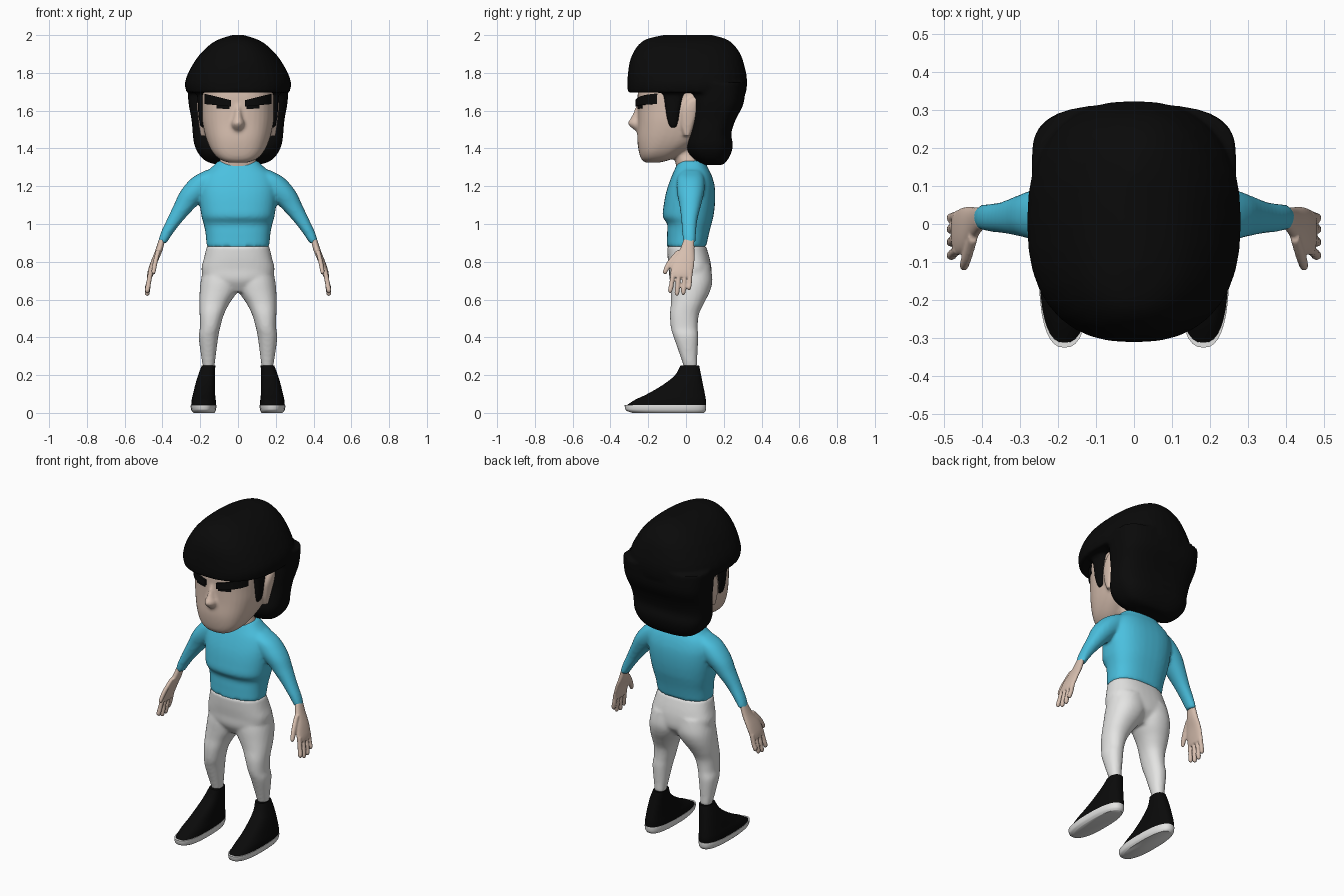
import bpy, bmesh, math

cube = bpy.data.objects.get("Cube")
if cube:
    bpy.data.objects.remove(cube, do_unlink=True)


def material(name, rgb, rough=0.8):
    m = bpy.data.materials.new(name)
    m.use_nodes = True
    m.diffuse_color = (*rgb, 1)
    bsdf = m.node_tree.nodes["Principled BSDF"]
    bsdf.inputs["Base Color"].default_value = (*rgb, 1)
    bsdf.inputs["Roughness"].default_value = rough
    return m


BLACK = material("black", (0.003, 0.003, 0.003))
BLUE = material("sky blue", (0.07, 0.53, 0.74))
WHITE = material("off white", (0.78, 0.78, 0.77))
SKIN = material("skin", (0.68, 0.52, 0.43))


def spline(rings, steps=5):
    """Catmull-Rom through horizontal sections (z, x0, x1, y0, y1)."""
    pts = [rings[0]] + rings + [rings[-1]]
    out = []
    for a, b, c, d in zip(pts, pts[1:], pts[2:], pts[3:]):
        for i in range(steps):
            t = i / steps
            out.append([q + t / 2 * (r - p + t * (2*p - 5*q + 4*r - s + t * (3*(q - r) + s - p)))
                        for p, q, r, s in zip(a, b, c, d)])
    return out + [rings[-1]]


def loft(bm, rings, n=2.4, side=1, sides=36):
    """Closed skin over rounded-box sections, optionally mirrored in x."""
    loops = []
    for z, x0, x1, y0, y1 in spline(rings):
        loop = []
        for i in range(sides):
            a = 2 * math.pi * i / sides
            c, s = math.cos(a), math.sin(a)
            px = math.copysign(abs(c) ** (2 / n), c)
            py = math.copysign(abs(s) ** (2 / n), s)
            loop.append(bm.verts.new((side * ((x0 + x1) / 2 + (x1 - x0) / 2 * px),
                                      (y0 + y1) / 2 + (y1 - y0) / 2 * py, z)))
        loops.append(loop)
    for lo, hi in zip(loops, loops[1:]):
        for i in range(sides):
            j = (i + 1) % sides
            bm.faces.new((lo[i], lo[j], hi[j], hi[i]))
    bm.faces.new(loops[0][::-1])
    bm.faces.new(loops[-1])


def finish(name, bm, mat, voxel=0, angle=50):
    bmesh.ops.recalc_face_normals(bm, faces=bm.faces)
    mesh = bpy.data.meshes.new(name)
    bm.to_mesh(mesh)
    bm.free()
    mesh.materials.append(mat)
    ob = bpy.data.objects.new(name, mesh)
    bpy.context.collection.objects.link(ob)
    bpy.ops.object.select_all(action="DESELECT")
    ob.select_set(True)
    bpy.context.view_layer.objects.active = ob
    if voxel:  # melt the overlapping pieces into one skin
        mod = ob.modifiers.new("fuse", "REMESH")
        mod.mode, mod.voxel_size = "VOXEL", voxel
        soft = ob.modifiers.new("soften", "SMOOTH")
        soft.factor, soft.iterations = 0.5, 4
        bpy.ops.object.modifier_apply(modifier="fuse")
        bpy.ops.object.modifier_apply(modifier="soften")
    bpy.ops.object.shade_smooth_by_angle(angle=math.radians(angle))
    return ob


def part(name, mat, centre=(), paired=(), voxel=0, both=(1, -1)):
    """Fuse centred pieces (z, half width, y0, y1) and mirrored pieces."""
    bm = bmesh.new()
    for rings, n in centre:
        loft(bm, [(z, -w, w, y0, y1) for z, w, y0, y1 in rings], n)
    for rings, n in paired:
        for side in both:
            loft(bm, rings, n, side)
    return finish(name, bm, mat, voxel)


# Trousers
leg = [(.24, .125, .185, -.01, .06), (.3, .118, .195, -.03, .06), (.4, .105, .208, -.065, .065),
       (.45, .095, .202, -.08, .062), (.52, .075, .203, -.085, .068), (.58, .045, .205, -.08, .095),
       (.64, .004, .203, -.08, .125), (.7, -.02, .197, -.08, .14), (.78, -.02, .18, -.07, .13)]
pelvis = [(.64, .05, -.05, .08), (.7, .17, -.085, .13), (.76, .193, -.09, .135),
          (.82, .18, -.097, .125), (.885, .165, -.1, .105)]
part("trousers", WHITE, [(pelvis, 2.5)], [(leg, 2.2)], 0.01)

# Shirt with sleeves
torso = [(.88, .166, -.102, .107), (.95, .172, -.1, .122), (1, .182, -.1, .135), (1.04, .193, -.123, .145),
         (1.1, .202, -.118, .153), (1.16, .207, -.107, .155), (1.21, .205, -.092, .15),
         (1.26, .185, -.073, .135), (1.3, .14, -.055, .115), (1.335, .105, -.04, .1)]
sleeve = [(.9, .378, .424, -.015, .05), (.95, .345, .41, -.02, .053), (1.02, .29, .378, -.025, .06),
          (1.1, .215, .34, -.035, .08), (1.16, .15, .312, -.047, .095), (1.21, .1, .277, -.05, .1),
          (1.25, .08, .235, -.045, .095), (1.285, .08, .17, -.02, .08)]
part("shirt", BLUE, [(torso, 2.5)], [(sleeve, 2.2)], 0.01)

# Hands
palm = [(.92, .385, .418, -.012, .044), (.86, .4, .438, -.035, .045), (.8, .425, .462, -.07, .045),
        (.75, .442, .478, -.082, .038), (.72, .452, .482, -.078, .034)]
thumb = [(.86, .41, .435, -.05, -.02), (.8, .425, .45, -.1, -.06), (.75, .435, .458, -.122, -.096),
         (.735, .44, .453, -.118, -.102)]


def finger(base_y, tip_y, tip_z):
    ends = [(.75, .462, base_y), (.69, .473, (base_y + tip_y) / 2), (tip_z + .015, .48, tip_y)]
    rings = [(z, x - .013, x + .013, y - .012, y + .012) for z, x, y in ends]
    return rings + [(tip_z, .473, .487, tip_y - .006, tip_y + .006)]


fingers = [finger(-.068, -.083, .635), finger(-.036, -.048, .62),
           finger(-.006, -.014, .625), finger(.022, .016, .65)]
part("hands", SKIN, paired=[(r, 2.2) for r in [palm, thumb] + fingers], voxel=0.005)

# Head, neck, nose and ears
FACE_N, FACE_W, FACE_Y0, FACE_Y1 = 2.6, .193, -.255, .18
skull = [(1.325, .05, -.215, -.14), (1.345, .1, -.237, -.07), (1.385, .138, -.25, 0),
         (1.45, .168, -.258, .1), (1.53, .187, -.255, .15), (1.6, FACE_W, FACE_Y0, FACE_Y1),
         (1.7, FACE_W, FACE_Y0, FACE_Y1), (1.8, .18, -.235, .17)]
neck = [(1.27, .095, -.045, .08), (1.32, .1, -.055, .085), (1.37, .088, -.06, .07), (1.45, .088, -.06, .07)]
nose = [(1.49, .024, -.265, -.21), (1.53, .036, -.307, -.21), (1.57, .024, -.288, -.21), (1.63, .018, -.262, -.21)]
ear = [(1.465, .165, .198, -.01, .02), (1.52, .165, .207, -.025, .04), (1.6, .165, .216, -.025, .065),
       (1.65, .165, .216, 0, .078), (1.67, .175, .21, .025, .065)]
part("head", SKIN, [(skull, FACE_N), (neck, 2.2), (nose, 1.7)], [(ear, 2.4)], 0.009)

# Hair: bowl-shaped cap, long back and sideburns
cap = [(1.695, .272, -.308, .318), (1.74, .281, -.311, .323), (1.79, .268, -.308, .32),
       (1.85, .236, -.3, .306), (1.9, .2, -.283, .288), (1.95, .148, -.25, .252),
       (1.98, .095, -.205, .21), (2.0, .03, -.12, .14)]
back = [(1.312, .1, .1, .19), (1.33, .165, .06, .213), (1.37, .208, .015, .237), (1.42, .231, 0, .248),
        (1.48, .24, .012, .24), (1.55, .246, .02, .262), (1.64, .262, .02, .305), (1.75, .27, .02, .315)]
sideburn = [(1.51, .165, .198, -.085, -.05), (1.56, .16, .208, -.102, -.037),
            (1.65, .16, .214, -.115, -.022), (1.74, .16, .22, -.13, 0)]
part("hair", BLACK, [(cap, 2.4), (back, 3)], [(sideburn, 2.6)], 0.01)


def face_strip(name, mat, x0, x1, tops, bottoms, lift):
    """Thin band wrapped onto both sides of the face."""
    bm = bmesh.new()
    for side in (1, -1):
        rows = []
        for i in range(9):
            t = i / 8
            x = x0 + (x1 - x0) * t
            curve = (1 - (x / FACE_W) ** FACE_N) ** (1 / FACE_N)
            y = (FACE_Y0 + FACE_Y1) / 2 - (FACE_Y1 - FACE_Y0) / 2 * curve
            top, low = (e[0] + (e[1] - e[0]) * t for e in (tops, bottoms))
            rows.append([bm.verts.new((side * x, yy, zz)) for yy, zz in
                         ((y - lift, top), (y - lift, low), (y + .01, low), (y + .01, top))])
        for a, b in zip(rows, rows[1:]):
            for k in range(4):
                m = (k + 1) % 4
                bm.faces.new((a[k], a[m], b[m], b[k]))
        bm.faces.new(rows[0])
        bm.faces.new(rows[-1])
    finish(name, bm, mat, angle=30)


# Eyebrows and eyes
face_strip("eyebrows", BLACK, .037, .178, (1.655, 1.69), (1.622, 1.635), .014)
face_strip("eyes", BLACK, .045, .115, (1.635, 1.64), (1.608, 1.612), .004)

# Shoes and soles
shoe = [(.038, .116, .248, -.318, .105), (.07, .118, .245, -.268, .105), (.1, .121, .238, -.205, .1),
        (.15, .122, .226, -.12, .09), (.2, .122, .211, -.058, .08), (.25, .12, .192, -.03, .07)]
sole = [(0, .125, .236, -.285, .095), (.012, .118, .246, -.315, .104),
        (.028, .115, .25, -.323, .107), (.042, .115, .25, -.325, .107)]
for label, side in (("left", 1), ("right", -1)):
    part(label + "_shoe", BLACK, paired=[(shoe, 2.5)], both=(side,))
    part(label + "_sole", WHITE, paired=[(sole, 2.5)], both=(side,))
